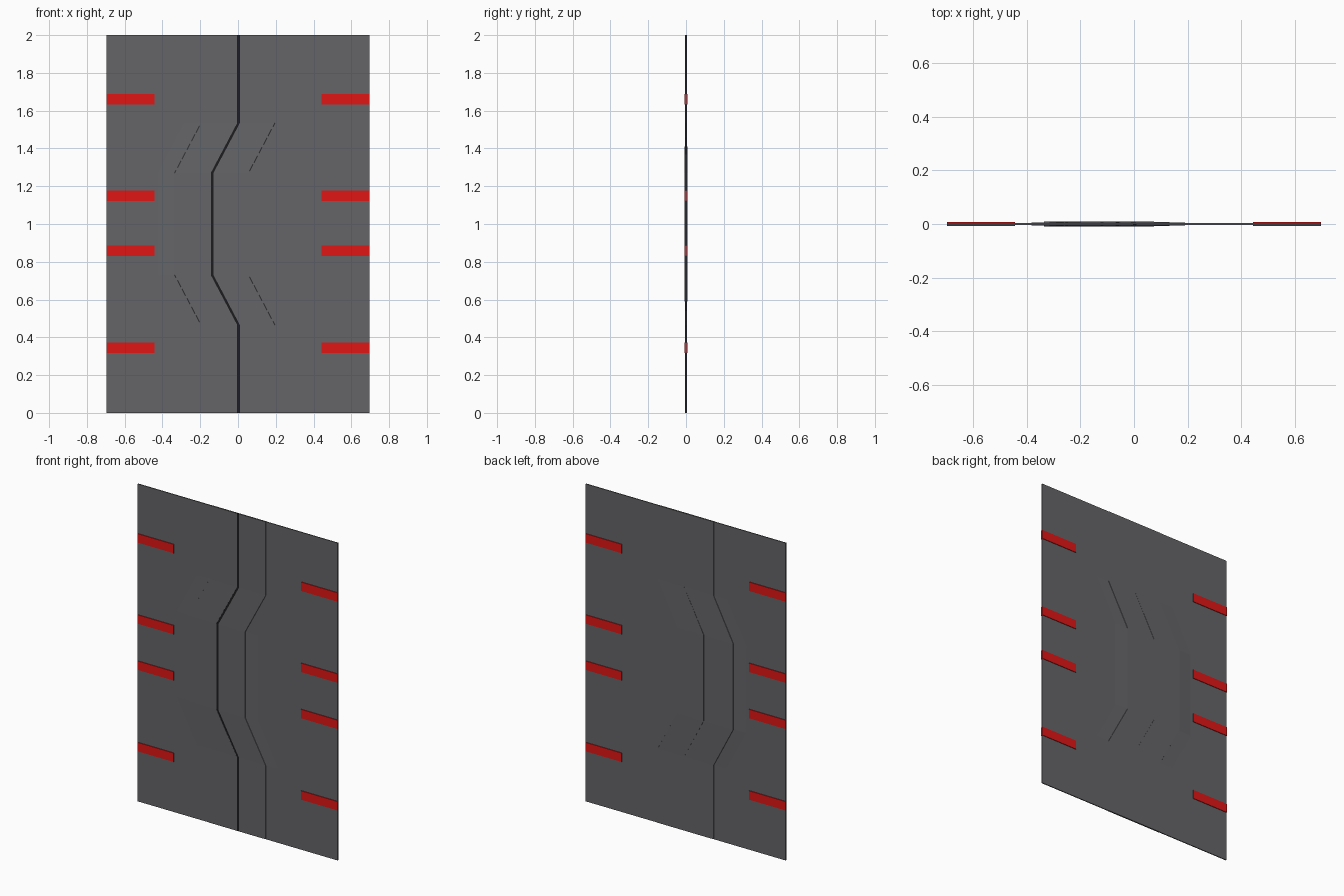
import bpy, bmesh

if "Cube" in bpy.data.objects:
    bpy.data.objects.remove(bpy.data.objects["Cube"])

ROWS = [0.0, 0.465, 0.73, 1.27, 1.535, 2.0]      # heights where the seam bends
SHIFT = [0.0, 0.0, -0.14, -0.14, 0.0, 0.0]       # sideways jog of the seam
BULGE = [0.0, 0.0, 1.0, 1.0, 0.0, 0.0]           # thicker middle
HALF_W = 0.697


def material(name, rgb):
    m = bpy.data.materials.new(name)
    m.diffuse_color = (*rgb, 1)
    m.use_nodes = True
    m.node_tree.nodes["Principled BSDF"].inputs["Base Color"].default_value = m.diffuse_color
    return m


GREY = material("dark_grey", (0.13, 0.13, 0.14))
BLACK = material("seam_black", (0.012, 0.012, 0.014))
RED = material("red", (0.75, 0.008, 0.008))


def sheet(name, columns, mat, y0=0.0):
    """Closed slab: columns of (x, follows jog, half thickness, extra bulge)."""
    bm = bmesh.new()
    grids = []
    for sign in (-1, 1):
        grids.append([[bm.verts.new((x + s * follow, y0 + sign * (t + b * extra), z))
                       for x, follow, t, extra in columns]
                      for z, s, b in zip(ROWS, SHIFT, BULGE)])
    front, back = grids
    nr, nc = len(ROWS), len(columns)
    for g in grids:
        for r in range(nr - 1):
            for c in range(nc - 1):
                bm.faces.new((g[r][c], g[r][c + 1], g[r + 1][c + 1], g[r + 1][c]))
    # rim joining front and back
    loop = ([(0, c) for c in range(nc)] + [(r, nc - 1) for r in range(1, nr)]
            + [(nr - 1, c) for c in range(nc - 2, -1, -1)] + [(r, 0) for r in range(nr - 2, 0, -1)])
    for (r, c), (r2, c2) in zip(loop, loop[1:] + loop[:1]):
        bm.faces.new((front[r][c], front[r2][c2], back[r2][c2], back[r][c]))
    bmesh.ops.recalc_face_normals(bm, faces=bm.faces)
    me = bpy.data.meshes.new(name)
    bm.to_mesh(me)
    bm.free()
    me.materials.append(mat)
    ob = bpy.data.objects.new(name, me)
    bpy.context.collection.objects.link(ob)
    return ob


def stripe(name, x0, x1, z):
    bpy.ops.mesh.primitive_cube_add(size=1, location=((x0 + x1) / 2, 0, z))
    ob = bpy.context.object
    ob.name = name
    ob.scale = (x1 - x0, 0.014, 0.056)
    ob.data.materials.append(RED)


# door leaves: flat panel, slope up to a raised band along the seam
for side, label in ((-1, "left"), (1, "right")):
    sheet(label + "_door_leaf", [
        (side * HALF_W, 0, 0.003, 0),
        (side * 0.285, 1, 0.003, 0),
        (side * 0.196, 1, 0.003, 0.0035),
        (side * 0.195, 1, 0.0045, 0.0045),
        (0.003 + side * 0.007, 1, 0.0045, 0.0045)], GREY)
    # red warning stripes
    for i, z in enumerate((0.345, 0.858, 1.149, 1.66)):
        a, b = sorted((side * HALF_W, side * 0.443))
        stripe(f"{label}_stripe_{i + 1}", a, b, z)

# dark seal filling the seam at the front, grey one at the back
for label, y, mat in (("front_seal", -0.002, BLACK), ("back_seal", 0.002, GREY)):
    sheet(label, [(-0.004, 1, 0.002, 0.003), (0.010, 1, 0.002, 0.003)], mat, y)
